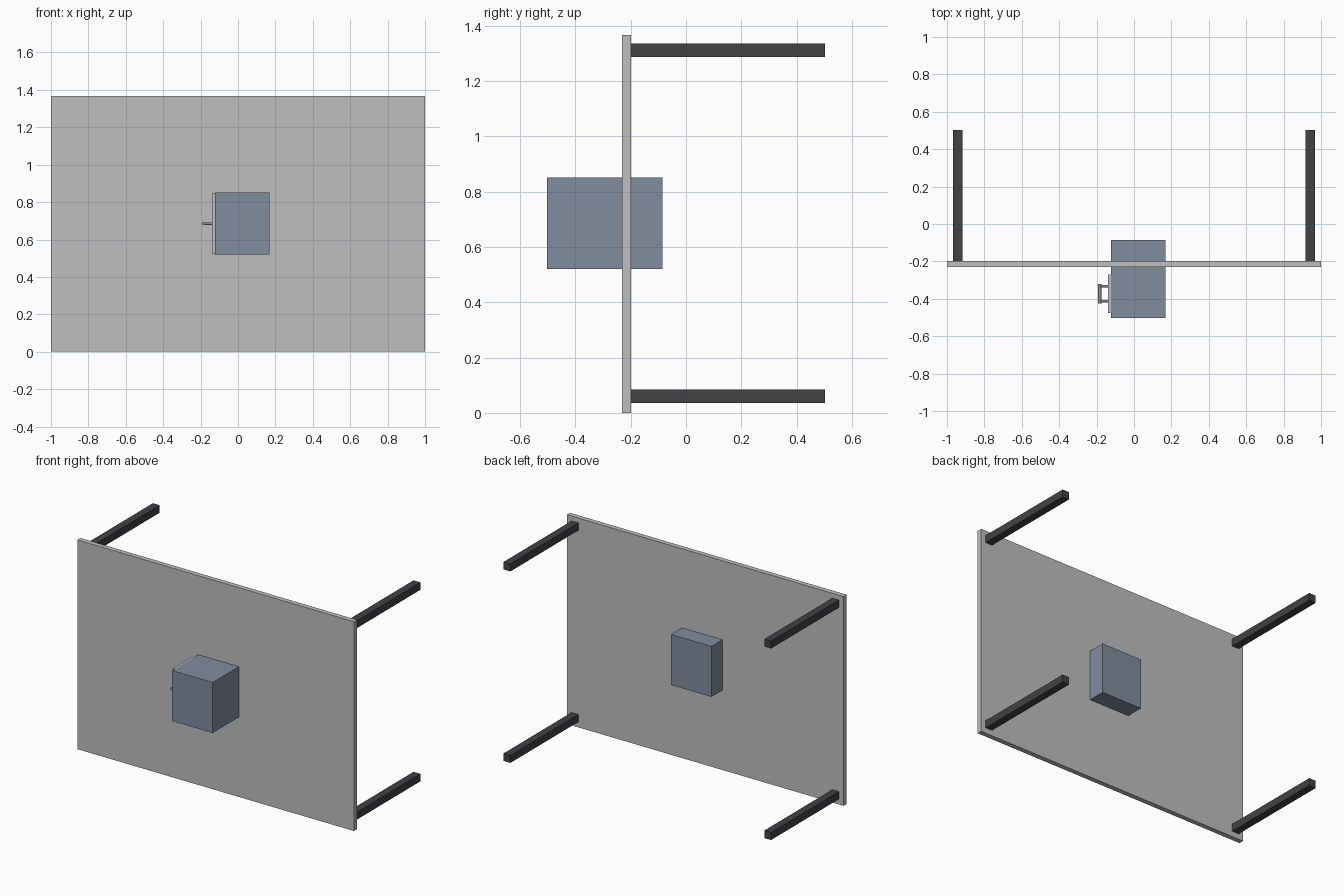
import bpy
from math import pi

cube = bpy.data.objects.get("Cube")
if cube:
    bpy.data.objects.remove(cube, do_unlink=True)


def material(name, r, g, b):
    mat = bpy.data.materials.new(name)
    mat.use_nodes = True
    mat.diffuse_color = (r, g, b, 1)
    mat.node_tree.nodes["Principled BSDF"].inputs["Base Color"].default_value = (r, g, b, 1)
    return mat


light_grey = material("light grey", 0.52, 0.52, 0.52)
slate_blue = material("slate blue", 0.216, 0.262, 0.342)
charcoal = material("charcoal", 0.054, 0.054, 0.061)
metal = material("handle metal", 0.25, 0.28, 0.33)


def box(name, low, high, mat):
    """Axis-aligned block between two corners."""
    center = [(a + b) / 2 for a, b in zip(low, high)]
    bpy.ops.mesh.primitive_cube_add(size=1, location=center)
    obj = bpy.context.object
    obj.name = name
    obj.scale = [b - a for a, b in zip(low, high)]
    bpy.ops.object.transform_apply(location=False, rotation=False, scale=True)
    obj.data.materials.append(mat)
    return obj


def rod(name, center, length, radius, rotation, mat):
    """Smooth round bar."""
    bpy.ops.mesh.primitive_cylinder_add(vertices=20, radius=radius, depth=length,
                                        location=center, rotation=rotation)
    obj = bpy.context.object
    obj.name = name
    obj.data.materials.append(mat)
    bpy.ops.object.shade_smooth_by_angle()
    return obj


# Upright panel
HEIGHT = 1.367
box("panel", (-1, -0.231, 0), (1, -0.199, HEIGHT), light_grey)

# Four square legs reaching back from the corners
WIDTH = 0.049
for side, x in (("left", 0.942), ("right", -0.942)):
    for level, z in (("lower", 0.06), ("upper", HEIGHT - 0.056)):
        h = WIDTH / 2
        box(f"{level}_{side}_leg", (x - h, -0.199, z - h), (x + h, 0.502, z + h), charcoal)

# Cabinet passing through the panel, with its door plate
box("cabinet", (-0.124, -0.502, 0.521), (0.168, -0.085, 0.851), slate_blue)
box("door_plate", (-0.139, -0.475, 0.523), (-0.124, -0.271, 0.849), light_grey)

# Bar handle on two posts
HANDLE_Y, HANDLE_Z = -0.373, 0.685
rod("handle_bar", (-0.183, HANDLE_Y, HANDLE_Z), 0.104, 0.009, (pi / 2, 0, 0), metal)
for name, offset in (("front_handle_post", -0.04), ("back_handle_post", 0.04)):
    rod(name, (-0.16, HANDLE_Y + offset, HANDLE_Z), 0.046, 0.007, (0, pi / 2, 0), metal)
